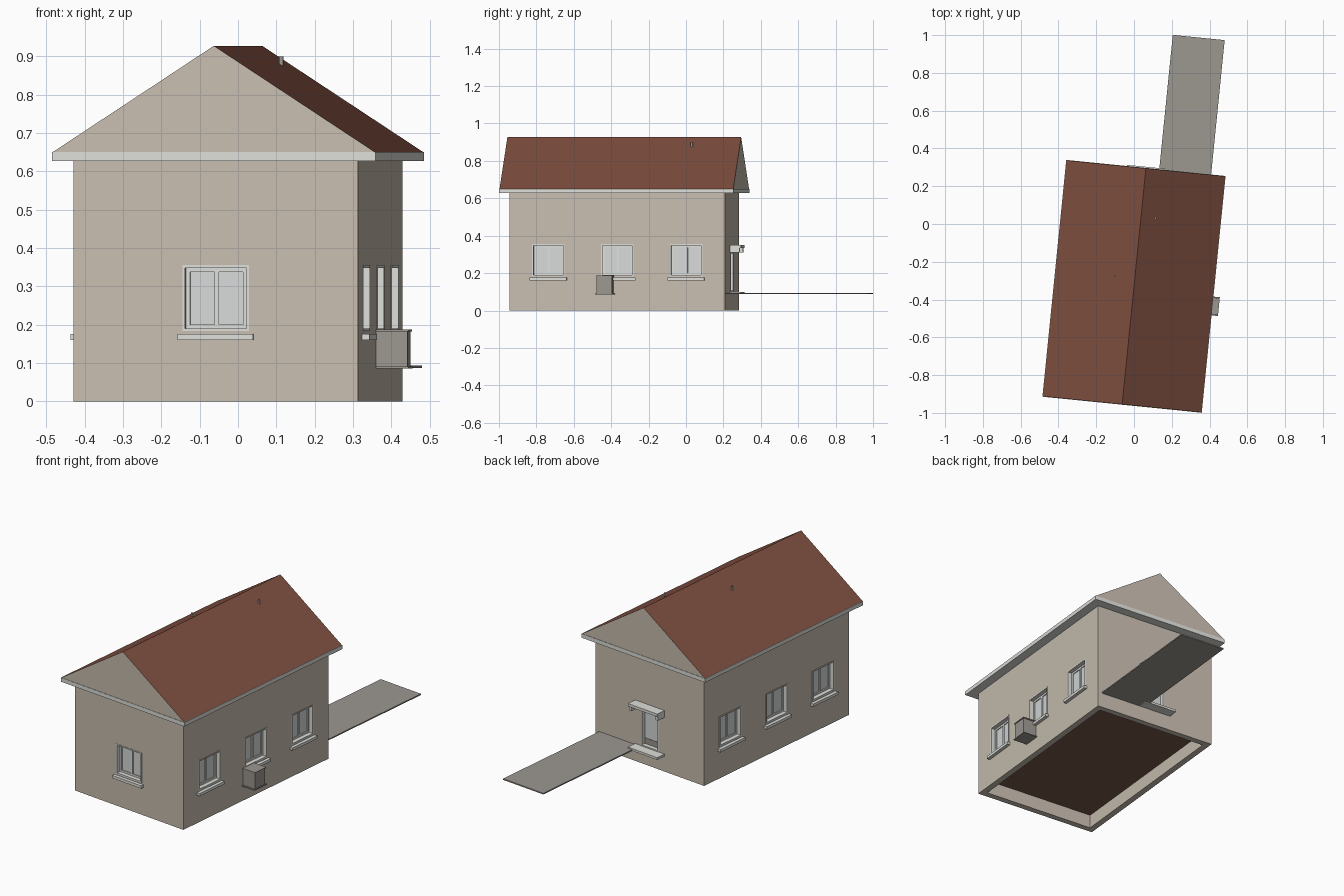
import bpy, bmesh, math
from mathutils import Matrix, Vector

cube = bpy.data.objects.get("Cube")
if cube:
    bpy.data.objects.remove(cube, do_unlink=True)

# The house is turned slightly on its plot
PLACE = Matrix.Translation((0, -0.33, 0)) @ Matrix.Rotation(math.radians(-5.75), 4, 'Z')
HX, HY = 0.3725, 0.578      # half size of the walls
EX, EY = 0.422, 0.628       # half size of the roof
EAVE, RIDGE = 0.65, 0.927


def material(name, *rgb):
    lin = [((c / 255 + 0.055) / 1.055) ** 2.4 for c in rgb] + [1]
    m = bpy.data.materials.new(name)
    m.use_nodes = True
    m.diffuse_color = lin
    m.node_tree.nodes["Principled BSDF"].inputs["Base Color"].default_value = lin
    return m


PLASTER = material("beige plaster", 200, 190, 176)
TILE = material("red brown roof", 127, 79, 63)
WHITE = material("white trim", 222, 222, 218)
GLASS = material("pale glass", 214, 218, 217)
CONCRETE = material("grey concrete", 156, 151, 144)
WOOD = material("brown floor", 120, 90, 72)


def finish(name, bm, mats, matrix=PLACE):
    bmesh.ops.recalc_face_normals(bm, faces=bm.faces)
    mesh = bpy.data.meshes.new(name)
    bm.to_mesh(mesh)
    bm.free()
    for m in mats:
        mesh.materials.append(m)
    ob = bpy.data.objects.new(name, mesh)
    bpy.context.collection.objects.link(ob)
    ob.matrix_world = matrix
    return ob


def add_box(bm, x, y, z):
    """Box from three (low, high) ranges."""
    size = Vector((x[1] - x[0], y[1] - y[0], z[1] - z[0]))
    mid = Vector((x[0] + x[1], y[0] + y[1], z[0] + z[1])) / 2
    bmesh.ops.create_cube(bm, size=1, matrix=Matrix.Translation(mid) @ Matrix.Diagonal((*size, 1)))


def boxes(name, mat, ranges, matrix=PLACE):
    bm = bmesh.new()
    for r in ranges:
        add_box(bm, *r)
    return finish(name, bm, [mat], matrix)


def frame(w, z0, z1, t, y):
    """Four bars around an opening of half width w."""
    return [((-w, -w + t), y, (z0, z1)), ((w - t, w), y, (z0, z1)),
            ((-w + t, w - t), y, (z0, z0 + t)), ((-w + t, w - t), y, (z1 - t, z1))]


def wall_spot(angle, dist, along):
    """Frame on a wall: local -y points out of the wall, y = 0 is its face."""
    return (Matrix.Rotation(math.radians(angle), 4, 'Z')
            @ Matrix.Translation((along, -dist, 0)))


windows = {"front_window": wall_spot(0, HY, 0)}
for i, along in enumerate((-0.37, 0, 0.37)):
    windows[f"right_window_{i + 1}"] = wall_spot(90, HX, along)
    windows[f"left_window_{i + 1}"] = wall_spot(-90, HX, along)
back = wall_spot(180, HY, 0)
W, Z0, Z1 = 0.0875, 0.183, 0.355     # window opening
DW, D0, D1 = 0.06, 0.1, 0.312        # door opening

# Walls with recessed openings and an open base
walls = boxes("walls", PLASTER, [((-HX, HX), (-HY, HY), (0, 0.64))])
cutters = [boxes("cutter", PLASTER, [((-HX + 0.035, HX - 0.035), (-HY + 0.035, HY - 0.035), (-0.1, 0.085))])]
for spot in windows.values():
    cutters.append(boxes("cutter", PLASTER, [((-W, W), (-0.1, 0.034), (Z0, Z1))], PLACE @ spot))
cutters.append(boxes("cutter", PLASTER, [((-DW, DW), (-0.1, 0.034), (D0, D1))], PLACE @ back))
for c in cutters:
    c.hide_render = True
    mod = walls.modifiers.new("opening", 'BOOLEAN')
    mod.operation, mod.solver, mod.object = 'DIFFERENCE', 'EXACT', c
bpy.context.view_layer.update()
cut = bpy.data.meshes.new_from_object(walls.evaluated_get(bpy.context.evaluated_depsgraph_get()))
walls.modifiers.clear()
walls.data = cut
for c in cutters:
    bpy.data.objects.remove(c, do_unlink=True)

# Floor seen from underneath
boxes("floor", WOOD, [((-HX + 0.035, HX - 0.035), (-HY + 0.035, HY - 0.035), (0.078, 0.09))])

# Windows: lining, sash, centre bar, glass and sill
for name, spot in windows.items():
    M = PLACE @ spot
    parts = frame(W, Z0, Z1, 0.007, (-0.002, 0.034))
    parts += frame(W - 0.007, Z0 + 0.007, Z1 - 0.007, 0.011, (0.022, 0.034))
    parts.append(((-0.006, 0.006), (0.022, 0.034), (Z0, Z1)))
    boxes(name + "_frame", WHITE, parts, M)
    boxes(name + "_glass", GLASS, [((-W + 0.01, W - 0.01), (0.027, 0.033), (Z0 + 0.01, Z1 - 0.01))], M)
    boxes(name + "_sill", WHITE, [((-0.099, 0.099), (-0.019, 0.005), (0.16, 0.176))], M)

# Back door with step and canopy
M = PLACE @ back
boxes("door_frame", WHITE, frame(DW, D0, D1, 0.007, (-0.002, 0.034)), M)
boxes("door_glass", GLASS, [((-DW + 0.006, DW - 0.006), (0.024, 0.033), (D0 + 0.04, D1))], M)
boxes("door_panel", CONCRETE, [((-DW + 0.006, DW - 0.006), (0.022, 0.033), (D0, D0 + 0.04))], M)
boxes("door_step", WHITE, [((-0.1, 0.1), (-0.058, 0.004), (0.087, 0.1))], M)
boxes("door_canopy", WHITE, [((-0.1, 0.1), (-0.058, 0.004), (0.334, 0.35)),
                             ((-0.1, -0.08), (-0.052, 0.004), (0.31, 0.335)),
                             ((0.08, 0.1), (-0.052, 0.004), (0.31, 0.335))], M)

# Eave slab
boxes("eaves", WHITE, [((-EX - 0.002, EX + 0.002), (-EY - 0.002, EY + 0.002), (0.627, EAVE))])

# Roof: tiled slopes and plaster gables
bm = bmesh.new()
ends = [[bm.verts.new((x, y, z)) for x, z in ((-EX, EAVE), (EX, EAVE), (0, RIDGE))] for y in (-EY, EY)]
for tri in ends:
    bm.faces.new(tri)
for i in range(3):
    j = (i + 1) % 3
    bm.faces.new((ends[0][i], ends[0][j], ends[1][j], ends[1][i]))
bm.normal_update()
for f in bm.faces:
    f.material_index = 1 if abs(f.normal.y) > 0.5 else 0
finish("roof", bm, [TILE, PLASTER])

# Small roof vents
for name, x, y in (("right_vent", 0.076, 0.37), ("left_vent", -0.105, 0.045)):
    z = RIDGE - (RIDGE - EAVE) * abs(x) / EX
    bm = bmesh.new()
    bmesh.ops.create_cone(bm, cap_ends=True, segments=12, radius1=0.006, radius2=0.006, depth=0.04,
                          matrix=Matrix.Translation((x, y, z + 0.002)))
    finish(name, bm, [CONCRETE])

# Outdoor unit on the right wall, with a thin base and lid
boxes("wall_unit", CONCRETE, [((HX - 0.003, 0.454), (-0.103, -0.021), (0.088, 0.183)),
                              ((HX - 0.003, 0.458), (-0.107, -0.017), (0.182, 0.188)),
                              ((HX - 0.003, 0.458), (-0.112, -0.012), (0.086, 0.091))])

# Flat path slab behind the house
boxes("path", CONCRETE, [((0.071, 0.347), (HY - 0.004, 1.345), (0.087, 0.094))])
